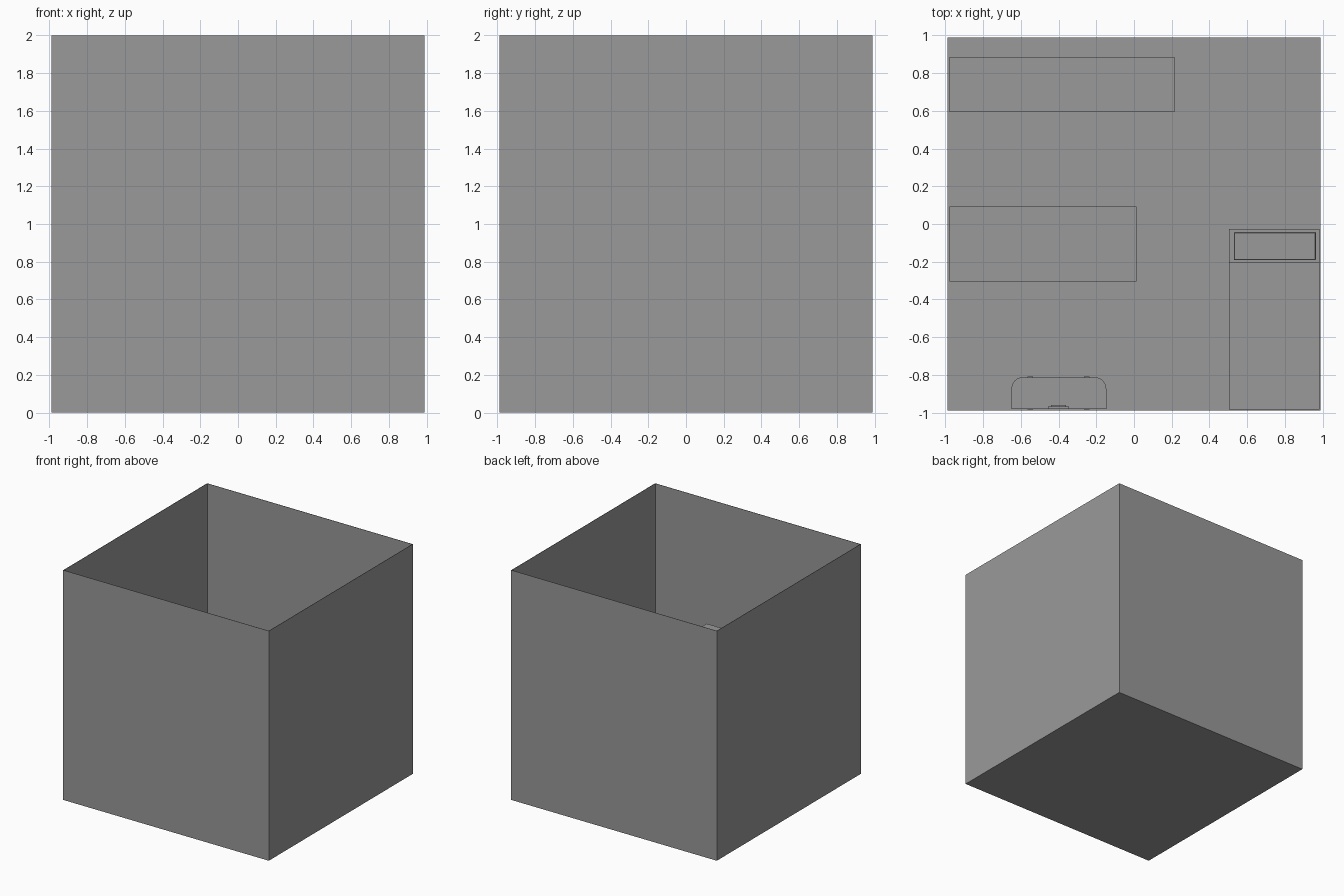
import bpy, bmesh
from math import sin, cos, pi

if "Cube" in bpy.data.objects:
    bpy.data.objects.remove(bpy.data.objects["Cube"])

# Dark grey shared by every part
grey = bpy.data.materials.new("dark_grey")
grey.diffuse_color = (0.32, 0.32, 0.32, 1)
grey.use_nodes = True
grey.node_tree.nodes["Principled BSDF"].inputs["Base Color"].default_value = grey.diffuse_color


def prism(name, pts, z0, z1):
    """Extrude a plan outline between two heights."""
    bm = bmesh.new()
    f = bm.faces.new([bm.verts.new((x, y, z0)) for x, y in pts])
    r = bmesh.ops.extrude_face_region(bm, geom=[f])
    for v in r["geom"]:
        if isinstance(v, bmesh.types.BMVert):
            v.co.z = z1
    bmesh.ops.recalc_face_normals(bm, faces=bm.faces)
    me = bpy.data.meshes.new(name)
    bm.to_mesh(me)
    bm.free()
    me.materials.append(grey)
    ob = bpy.data.objects.new(name, me)
    bpy.context.collection.objects.link(ob)
    return ob


def box(name, x0, x1, y0, y1, z0, z1):
    return prism(name, [(x0, y0), (x1, y0), (x1, y1), (x0, y1)], z0, z1)


# Room shell: floor and four thin walls, open at the top
W, T = 0.99, 0.003
I = W - T
box("floor", -W, W, -W, W, 0, T)
box("front_wall", -W, W, -W, -I, T, 2)
box("back_wall", -W, W, I, W, T, 2)
box("left_wall", -W, -I, -I, I, T, 2)
box("right_wall", I, W, -I, I, T, 2)

# Tall wardrobe standing out from the left wall, doors facing the front
box("wardrobe_body", -0.978, 0.013, -0.3, 0.091, T, 1.28)
box("wardrobe_top", -0.978, 0.014, -0.306, 0.092, 1.28, 1.3)
for i, x in enumerate((-0.973, -0.48)):
    box(f"wardrobe_door_{i}", x, x + 0.486, -0.305, -0.3, 0.05, 1.275)

# Pair of desks along the back
for i, x in enumerate((-0.978, -0.381)):
    box(f"desk_top_{i}", x, x + 0.595, 0.595, 0.887, 0.4, 0.425)
    for j, sx in enumerate((x, x + 0.575)):
        box(f"desk_side_{i}_{j}", sx, sx + 0.02, 0.6, 0.88, T, 0.4)

# Bed with blanket and pillow
box("bed_base", 0.507, 0.983, -0.983, -0.03, T, 0.15)
box("mattress", 0.505, 0.984, -0.205, -0.027, 0.15, 0.24)
box("blanket", 0.505, 0.985, -0.984, -0.205, 0.15, 0.25)
pillow = box("pillow", 0.53, 0.965, -0.192, -0.043, 0.24, 0.28)
bev = pillow.modifiers.new("soft_edges", "BEVEL")
bev.width, bev.segments = 0.004, 1

# Console table at the front wall, rounded towards the room
r, x0, x1, y0, y1 = 0.06, -0.65, -0.147, -0.98, -0.813
arc = [k * pi / 12 for k in range(7)]
outline = [(x0, y0), (x1, y0)]
outline += [(x1 - r + r * cos(a), y1 - r + r * sin(a)) for a in arc]
outline += [(x0 + r - r * cos(a), y1 - r + r * sin(a)) for a in reversed(arc)]
prism("console_top", outline, 0.38, 0.42)
for i, x in enumerate((-0.55, -0.25)):
    for j, y in enumerate((-0.968, -0.823)):
        box(f"console_leg_{i}_{j}", x - 0.015, x + 0.015, y - 0.015, y + 0.015, T, 0.38)
box("console_ornament", -0.455, -0.345, -0.98, -0.968, 0.42, 0.47)
box("ornament_cap", -0.44, -0.36, -0.98, -0.96, 0.435, 0.455)
